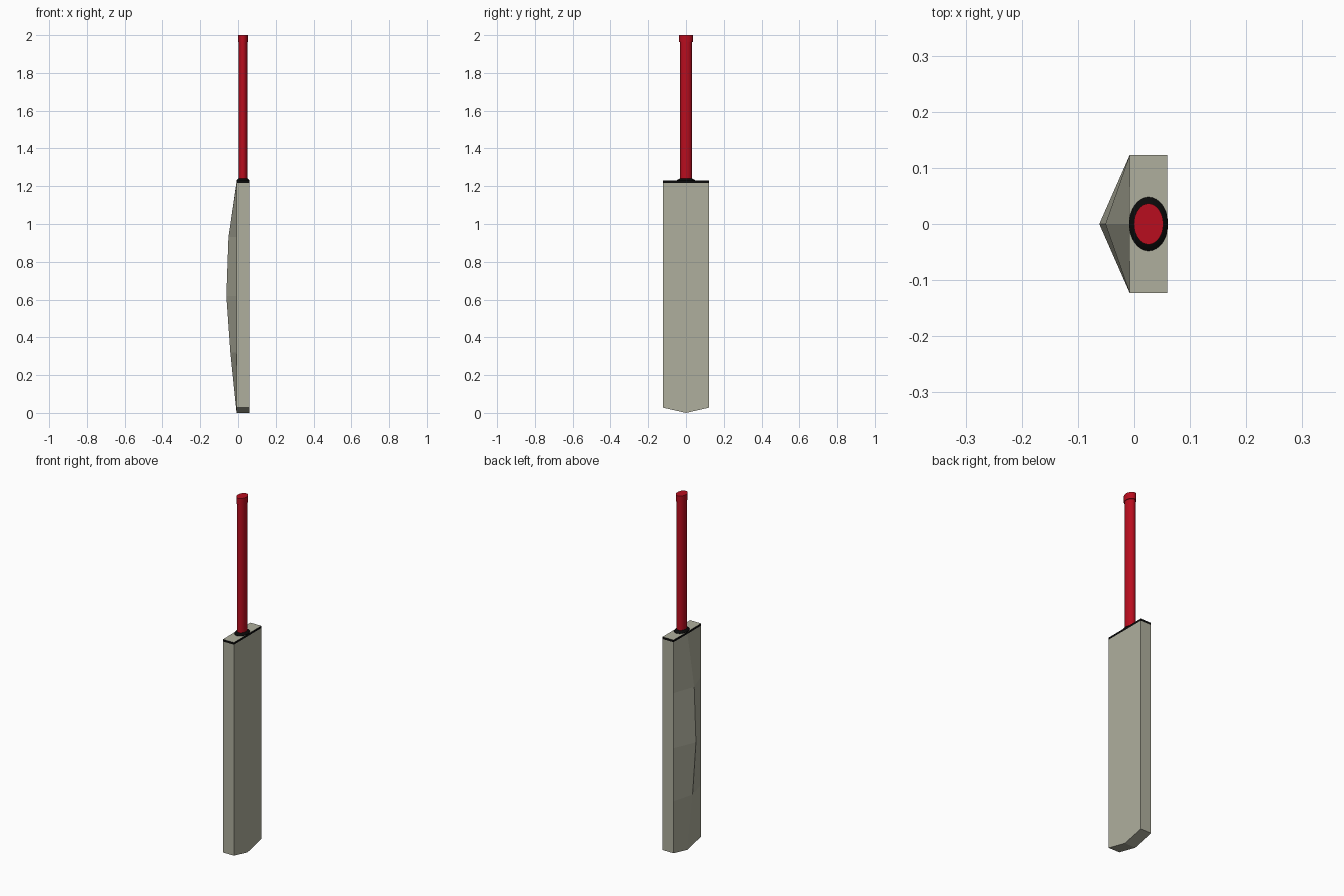
import bpy
import bmesh
from math import sin, cos, tau, radians

if "Cube" in bpy.data.objects:
    bpy.data.objects.remove(bpy.data.objects["Cube"])


def material(name, rgb):
    m = bpy.data.materials.new(name)
    m.diffuse_color = (*rgb, 1)
    m.use_nodes = True
    m.node_tree.nodes["Principled BSDF"].inputs["Base Color"].default_value = m.diffuse_color
    return m


WILLOW = material("willow", (0.43, 0.43, 0.34))
RED = material("red_grip", (0.48, 0.004, 0.013))
BLACK = material("black_trim", (0.003, 0.003, 0.003))


def loft(name, rings, mats, band=None):
    """Skin a stack of closed rings, cap the ends; band = ring gap using the second material."""
    bm = bmesh.new()
    rows = [[bm.verts.new(p) for p in ring] for ring in rings]
    n = len(rows[0])
    for r, (a, b) in enumerate(zip(rows, rows[1:])):
        for i in range(n):
            j = (i + 1) % n
            f = bm.faces.new((a[i], a[j], b[j], b[i]))
            f.material_index = 1 if r == band else 0
    bm.faces.new(rows[0][::-1])
    bm.faces.new(rows[-1])
    bmesh.ops.recalc_face_normals(bm, faces=bm.faces)
    me = bpy.data.meshes.new(name)
    bm.to_mesh(me)
    bm.free()
    for m in mats:
        me.materials.append(m)
    ob = bpy.data.objects.new(name, me)
    bpy.context.collection.objects.link(ob)
    return ob


def oval_part(name, profile, mat, sides=32, cx=0.026):
    """Oval turned part from (x radius, y radius, z) rows."""
    rings = [[(cx + rx * cos(tau * i / sides), ry * sin(tau * i / sides), z)
              for i in range(sides)] for rx, ry, z in profile]
    ob = loft(name, rings, [mat])
    bpy.context.view_layer.objects.active = ob
    ob.select_set(True)
    bpy.ops.object.shade_smooth_by_angle(angle=radians(35))
    ob.select_set(False)
    return ob


# Blade: flat striking face on +x, faceted spine on -x, pointed toe, dark band at the shoulder
FACE, BACK, HALF = 0.06, -0.008, 0.123
# rows: edge height, centre height, spine x
ROWS = [(0.028, 0.0, BACK), (0.32, 0.32, -0.041), (0.62, 0.62, -0.062),
        (0.93, 0.93, -0.051), (1.217, 1.217, -0.009), (1.229, 1.229, -0.009)]
blade_rings = [[(FACE, -HALF, ze), (FACE, 0, zc), (FACE, HALF, ze),
                (BACK, HALF, ze), (spine, 0, zc), (BACK, -HALF, ze)]
               for ze, zc, spine in ROWS]
blade = loft("blade", blade_rings, [WILLOW, BLACK], band=4)

# The toe underside is a V: split its cap down the middle
bm = bmesh.new()
bm.from_mesh(blade.data)
bm.verts.ensure_lookup_table()
bmesh.ops.connect_verts(bm, verts=[bm.verts[1], bm.verts[4]])
bm.to_mesh(blade.data)
bm.free()

# Collar where the handle enters the blade
oval_part("handle_collar", [(0.035, 0.048, 1.222), (0.035, 0.048, 1.231),
                            (0.031, 0.042, 1.236), (0.024, 0.032, 1.241)], BLACK)

# Grip with a slightly wider end cap
oval_part("handle_grip", [(0.0235, 0.031, 1.225), (0.0235, 0.031, 1.97)], RED)
oval_part("handle_cap", [(0.0265, 0.0365, 1.963), (0.0265, 0.0365, 2.0)], RED)
